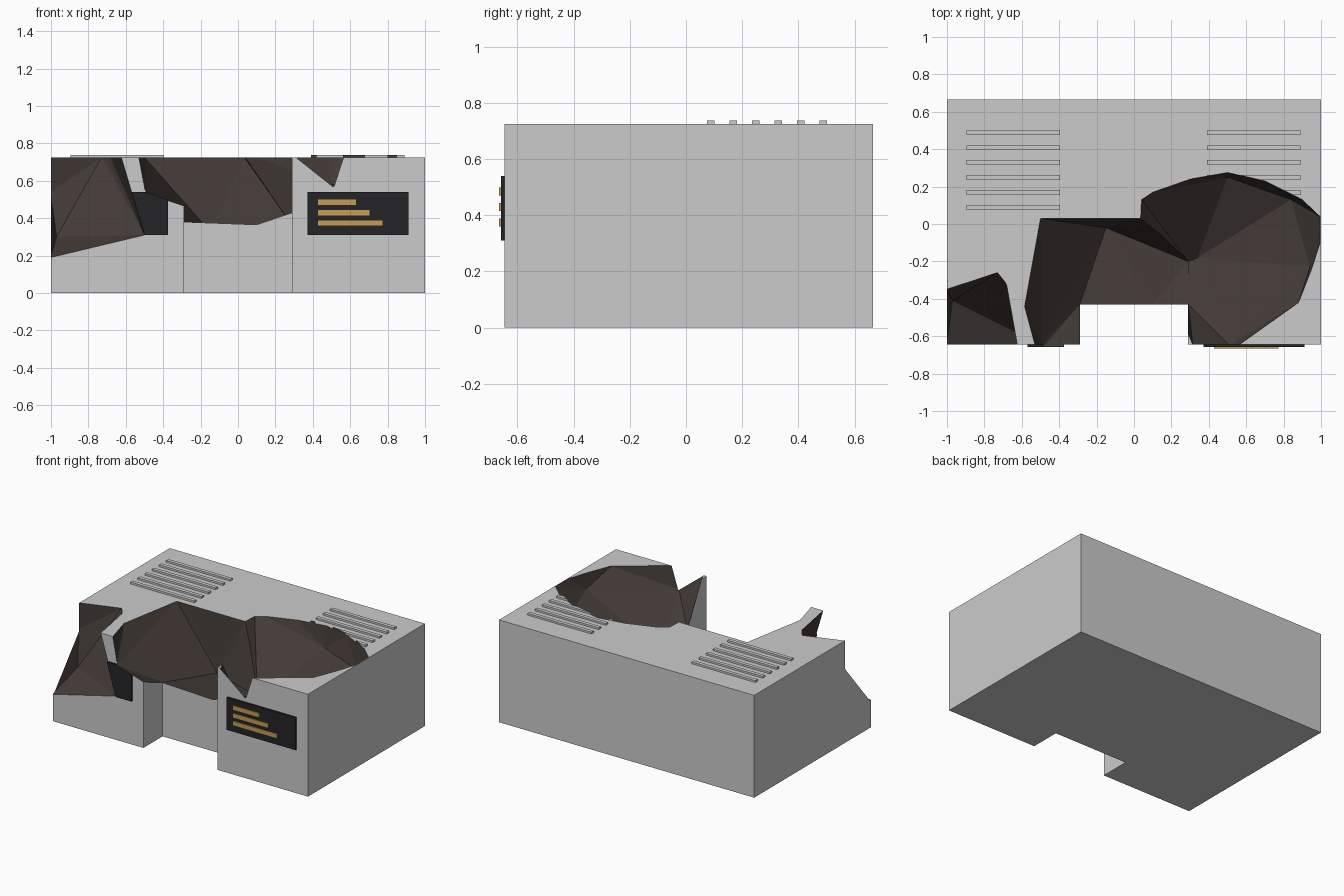
import bpy, bmesh
from mathutils import Vector

if "Cube" in bpy.data.objects:
    bpy.data.objects.remove(bpy.data.objects["Cube"])

X, YF, YB, H = 1.0, -0.645, 0.665, 0.725


def material(name, rgb):
    m = bpy.data.materials.new(name)
    m.diffuse_color = (*rgb, 1)
    m.use_nodes = True
    m.node_tree.nodes["Principled BSDF"].inputs["Base Color"].default_value = m.diffuse_color
    return m


BROKEN = material("broken_interior", (0.056, 0.043, 0.037))
DARK = material("dark_panel", (0.018, 0.018, 0.021))
GOLD = material("gold", (0.57, 0.34, 0.085))


def finish(name, bm, mats):
    me = bpy.data.meshes.new(name)
    bmesh.ops.recalc_face_normals(bm, faces=bm.faces)
    bm.to_mesh(me)
    bm.free()
    for m in mats:
        me.materials.append(m)
    ob = bpy.data.objects.new(name, me)
    bpy.context.collection.objects.link(ob)
    return ob


def prism(name, outline, z0, z1, mat=None):
    """Extrude a plan outline from z0 to z1."""
    bm = bmesh.new()
    face = bm.faces.new([bm.verts.new((x, y, z0)) for x, y in outline])
    ext = bmesh.ops.extrude_face_region(bm, geom=[face])
    vs = [v for v in ext["geom"] if isinstance(v, bmesh.types.BMVert)]
    bmesh.ops.translate(bm, verts=vs, vec=(0, 0, z1 - z0))
    return finish(name, bm, [mat, BROKEN])


def box(name, x0, x1, y0, y1, z0, z1, mat=None):
    return prism(name, [(x0, y0), (x1, y0), (x1, y1), (x0, y1)], z0, z1, mat)


def crater(name, points, y_step):
    """Convex chunk; points on the block's surface are also pushed just outside it."""
    pts = []
    for p in points:
        group = [Vector(p)]
        for axis, lim, step in ((0, -X, -0.003), (1, YF, -y_step), (2, H, 0.02)):
            if abs(p[axis] - lim) < 1e-4:
                off = Vector((0, 0, 0))
                off[axis] = step
                group += [q + off for q in group]
        pts += group
    bm = bmesh.new()
    vs = [bm.verts.new(p) for p in pts]
    bmesh.ops.convex_hull(bm, input=vs)
    loose = [v for v in bm.verts if not v.link_faces]
    bmesh.ops.delete(bm, geom=loose, context='VERTS')
    for f in bm.faces:
        f.material_index = 1
    ob = finish(name, bm, [None, BROKEN])
    ob.hide_render = True
    return ob


# Main block with the entrance recess in the front
body = prism("building_block", [
    (-X, YF), (-0.29, YF), (-0.29, -0.43), (0.29, -0.43), (0.29, YF),
    (X, YF), (X, YB), (-X, YB)], 0, H)

# Roof vents, wall panels and gold bars
vents = []
for side, x0 in (("left", -0.895), ("right", 0.39)):
    for i in range(6):
        y = 0.088 + 0.08 * i
        vents.append(box(f"roof_vent_{side}_{i}", x0, x0 + 0.5,
                         y - 0.013, y + 0.013, H - 0.01, H + 0.013))
panels = [box(f"wall_panel_{s}", x, x + 0.54, -0.658, YF + 0.005, 0.31, 0.54, DARK)
          for s, x in (("left", -0.915), ("right", 0.372))]
for i, w in enumerate((0.205, 0.275, 0.345)):
    z = 0.47 - 0.055 * i
    box(f"panel_bar_{i}", 0.427, 0.427 + w, -0.665, -0.65, z, z + 0.029, GOLD)

# Battle-damage craters
corner = crater("corner_crater", [
    (-1, YF, H), (-1, -0.35, H), (-0.73, -0.26, H), (-0.69, -0.31, H),
    (-0.63, YF, H), (-0.57, YF, 0.54), (-0.5, YF, 0.31), (-1, YF, 0.19),
    (-1, -0.35, 0.54), (-0.7, -0.3, 0.7), (-0.97, -0.41, 0.3)], 0.018)
middle = crater("middle_crater", [
    (-0.5, 0.03, H), (0.035, 0.03, H), (0.25, -0.05, H), (0.29, -0.45, H),
    (-0.53, -0.2, H), (-0.585, -0.44, H), (-0.525, YF, H), (-0.28, YF, H),
    (-0.49, YF, 0.54), (-0.37, YF, 0.5), (-0.28, YF, 0.47),
    (-0.29, -0.43, 0.38), (0.1, -0.43, 0.365), (0.29, -0.43, 0.43),
    (-0.15, -0.02, 0.33), (0.29, -0.2, 0.35)], 0.018)
right = crater("right_crater", [
    (0.315, YF, H), (0.51, YF, 0.57), (0.56, YF, H), (0.88, -0.42, H),
    (0.95, -0.24, H), (0.995, -0.1, H), (0.995, 0.04, H), (0.9, 0.13, H),
    (0.7, 0.23, H), (0.5, 0.275, H), (0.3, 0.24, H), (0.1, 0.17, H),
    (0.04, 0.13, H), (0.035, 0.03, H),
    (0.29, -0.43, 0.43), (0.29, -0.2, 0.36), (0.34, -0.18, 0.35),
    (0.94, -0.23, 0.62), (0.84, 0.13, 0.56), (0.5, 0.25, 0.58)], 0.003)


def cut(ob, cutters):
    for c in cutters:
        mod = ob.modifiers.new(c.name, 'BOOLEAN')
        mod.operation = 'DIFFERENCE'
        mod.solver = 'EXACT'
        mod.material_mode = 'INDEX'
        mod.object = c
    bpy.context.view_layer.update()
    dg = bpy.context.evaluated_depsgraph_get()
    me = bpy.data.meshes.new_from_object(ob.evaluated_get(dg))
    ob.modifiers.clear()
    ob.data = me


cut(body, (corner, middle, right))
cut(panels[0], (corner, middle))
for v in vents[6:]:
    cut(v, (right,))
for c in (corner, middle, right):
    bpy.data.objects.remove(c)
